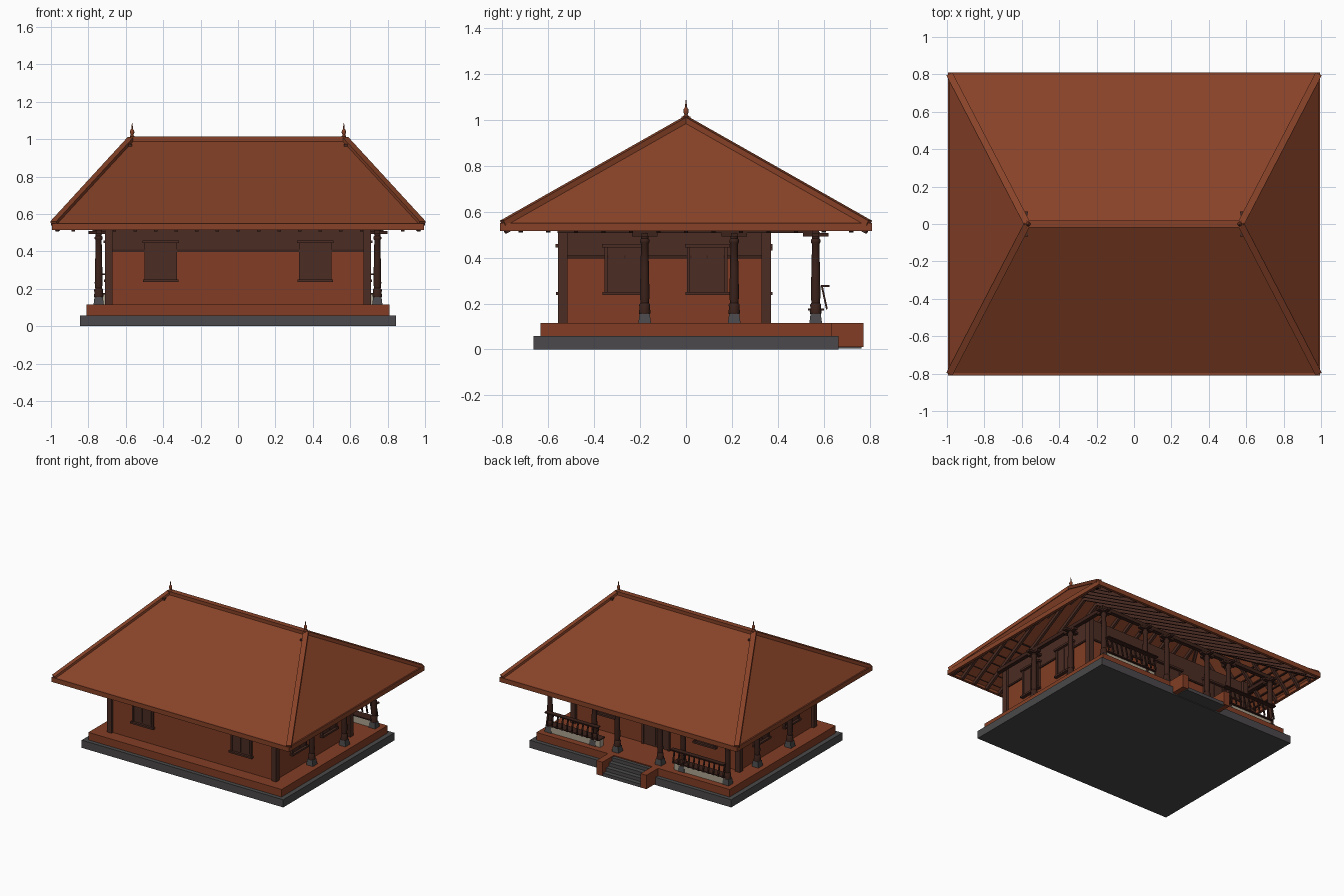
import bpy, bmesh, math
from mathutils import Matrix, Vector

if "Cube" in bpy.data.objects:
    bpy.data.objects.remove(bpy.data.objects["Cube"])


def material(name, r, g, b):
    m = bpy.data.materials.new(name)
    m.use_nodes = True
    m.diffuse_color = (r, g, b, 1)
    m.node_tree.nodes["Principled BSDF"].inputs["Base Color"].default_value = (r, g, b, 1)
    return m


TILE = material("roof tile", .245, .055, .021)
BRICK = material("brick", .225, .048, .018)
WOOD = material("dark wood", .07, .025, .017)
POST = material("column wood", .045, .016, .011)
STONE = material("grey stone", .07, .066, .069)
PLASTER = material("cream plaster", .42, .37, .28)


def finish(name, bm, mat):
    bmesh.ops.recalc_face_normals(bm, faces=bm.faces)
    mesh = bpy.data.meshes.new(name)
    bm.to_mesh(mesh)
    bm.free()
    ob = bpy.data.objects.new(name, mesh)
    mesh.materials.append(mat)
    bpy.context.collection.objects.link(ob)
    return ob


def boxes(name, mat, spans, xform=Matrix()):
    """Each span is ((x0, x1), (y0, y1), (z0, z1))."""
    bm = bmesh.new()
    for span in spans:
        mid = Vector([(a + b) / 2 for a, b in span])
        size = [abs(b - a) for a, b in span]
        bmesh.ops.create_cube(bm, size=1, matrix=xform @ Matrix.Translation(mid) @ Matrix.Diagonal((*size, 1)))
    return finish(name, bm, mat)


def beams(name, mat, lines, w, h):
    """Square-cut bars between pairs of points."""
    bm = bmesh.new()
    for a, b in lines:
        a, b = Vector(a), Vector(b)
        d = b - a
        rot = d.to_track_quat('Y', 'Z').to_matrix().to_4x4()
        bmesh.ops.create_cube(bm, size=1, matrix=Matrix.Translation((a + b) / 2) @ rot
                              @ Matrix.Diagonal((w, d.length, h, 1)))
    return finish(name, bm, mat)


def lathe(name, mat, profile, at, sides, turn=0):
    """Closed solid of revolution from (radius, z) pairs."""
    bm = bmesh.new()
    rings = [[bm.verts.new((at[0] + r * math.cos(turn + math.tau * i / sides),
                            at[1] + r * math.sin(turn + math.tau * i / sides), z))
              for i in range(sides)] for r, z in profile]
    for lo, hi in zip(rings, rings[1:]):
        for i in range(sides):
            j = (i + 1) % sides
            bm.faces.new((lo[i], lo[j], hi[j], hi[i]))
    bm.faces.new(rings[0][::-1])
    bm.faces.new(rings[-1])
    ob = finish(name, bm, mat)
    if sides > 8:
        bpy.ops.object.select_all(action='DESELECT')
        ob.select_set(True)
        bpy.context.view_layer.objects.active = ob
        bpy.ops.object.shade_smooth_by_angle(angle=math.radians(40))
    return ob


# Base and steps
FLOOR = .115
boxes("stone_plinth", STONE, [((-.845, .845), (-.665, .665), (0, .058))])
boxes("brick_platform", BRICK, [((-.81, .81), (-.635, .635), (.058, FLOOR))])
boxes("steps", STONE, [((-.17, .17), (.63, .765 - .035 * i), (.005, .03 + .026 * i)) for i in range(4)])
boxes("step_cheeks", BRICK, [((s * .16, s * .21), (.62, .773), (.01, FLOOR)) for s in (-1, 1)])

# Walls: brick below, timber above, posts and rails
boxes("brick_walls", BRICK, [((-.69, .69), (-.54, .35), (FLOOR, .4))])
boxes("timber_walls", WOOD, [((-.69, .69), (-.54, .35), (.4, .56))])
boxes("corner_posts", WOOD, [((x - .02, x + .02), (y - .02, y + .02), (FLOOR, .56))
                             for x in (-.69, .69) for y in (-.537, .35)])
boxes("wall_rail", POST, [((-.698, .698), (-.548, .358), (.397, .409))])


def opening(name, place, bottom, half, top, sill=True):
    """Shuttered opening, modelled facing -y and moved into place."""
    parts = [((-half, half), (-.008, .02), (bottom, top))]
    for s in (-1, 1):
        parts.append(((s * half, s * (half - .013)), (-.016, .02), (bottom, top)))
        parts.append(((s * .003, s * (half - .018)), (-.013, .02), (bottom + .012, top - .012)))
    parts.append(((-half - .01, half + .01), (-.028, .02), (top, top + .014)))
    if sill:
        parts.append(((-half - .008, half + .008), (-.026, .02), (bottom - .013, bottom)))
    boxes(name, WOOD, parts, place)


def facing(x, y, angle):
    return Matrix.Translation((x, y, 0)) @ Matrix.Rotation(math.radians(angle), 4, 'Z')


for s, side in ((-1, "right"), (1, "left")):
    opening(f"front_window_{side}", facing(s * .413, -.54, 0), .25, .088, .445)
    opening(f"back_window_{side}", facing(s * .413, .35, 180), .25, .088, .445)
    for i, y in enumerate((-.267, .093)):
        opening(f"{side}_window_{i + 1}", facing(s * .69, y, s * 90), .25, .088, .445)
opening("back_door", facing(0, .35, 180), FLOOR, .115, .43, False)

# Veranda columns with stone feet and cross brackets
PORCH, EDGE = .565, .745
spots = [(s * x, PORCH) for s in (-1, 1) for x in (EDGE, .3725, .18)]
spots += [(s * EDGE, y) for s in (-1, 1) for y in (-.18, .21)]
shaft = [(.024, .155), (.026, .165), (.023, .175), (.024, .195), (.018, .203),
         (.021, .23), (.0185, .35), (.016, .46), (.021, .467), (.021, .477), (.016, .483), (.018, .512)]
for i, (x, y) in enumerate(spots):
    lathe(f"column_foot_{i + 1}", STONE, [(.039, FLOOR), (.031, .157)], (x, y), 4, math.pi / 4)
    lathe(f"column_{i + 1}", POST, shaft, (x, y), 16)
    boxes(f"column_bracket_{i + 1}", POST, [((x - .055, x + .055), (y - .014, y + .014), (.492, .508)),
                                            ((x - .014, x + .014), (y - .055, y + .055), (.492, .508))])
boxes("veranda_beams", POST, [((-.77, .77), (PORCH - .015, PORCH + .015), (.508, .535))]
      + [((s * EDGE - .015, s * EDGE + .015), (-.56, PORCH), (.508, .535)) for s in (-1, 1)])

# Benches with leaning balustrades
for s, side in ((-1, "right"), (1, "left")):
    boxes(f"bench_wall_{side}", PLASTER, [((s * .31, s * .735), (.545, .587), (FLOOR, .17))])
    boxes(f"bench_seat_{side}", POST, [((s * .305, s * .74), (.532, .602), (.17, .178))])
    boxes(f"bench_rail_{side}", POST, [((s * .305, s * .75), (.589, .625), (.273, .281))])
    beams(f"bench_balusters_{side}", POST,
          [((s * (.32 + .042 * i), .614, .175), (s * (.32 + .042 * i), .592, .276)) for i in range(11)], .01, .008)

# Hipped roof shell
W, D, R, EAVE, TOP = .99, .805, .57, .545, 1.0
bm = bmesh.new()
c = [bm.verts.new((x, y, EAVE)) for x, y in ((-W, -D), (W, -D), (W, D), (-W, D))]
rl, rr = bm.verts.new((-R, 0, TOP)), bm.verts.new((R, 0, TOP))
for f in ((c[0], c[1], rr, rl), (c[1], c[2], rr), (c[2], c[3], rl, rr), (c[3], c[0], rl)):
    bm.faces.new(f)
shell = finish("roof_shell", bm, TILE)
mod = shell.modifiers.new("thickness", 'SOLIDIFY')
mod.thickness = .018
mod.offset = -1

# Eave boards, hip caps, ridge cap and finials
boxes("eave_boards", TILE,
      [((-.993, .993), (s * .79, s * .81), (.515, .55)) for s in (-1, 1)]
      + [((s * .975, s * .995), (-.81, .81), (.515, .55)) for s in (-1, 1)])
beams("hip_caps", TILE, [((sx * .985, sy * .798, .55), (sx * R, 0, TOP + .002))
                         for sx in (-1, 1) for sy in (-1, 1)], .036, .024)
boxes("ridge_cap", TILE, [((-.575, .575), (-.02, .02), (.982, 1.014))])
boxes("ridge_end_plates", WOOD, [((s * .568, s * .588), (-.068, .068), (.957, .975)) for s in (-1, 1)])
finial = [(.011, 1.005), (.013, 1.015), (.007, 1.022), (.012, 1.036), (.011, 1.045),
          (.004, 1.056), (.004, 1.064), (.001, 1.087)]
for s, side in ((-1, "right"), (1, "left")):
    lathe(f"finial_{side}", TILE, finial, (s * .566, 0), 12)

# Exposed rafters and battens under the roof
DROP = .037
low, high = EAVE - DROP + .008, TOP - DROP


def slope(t):
    """Rafter height at fraction t of the way from ridge to eave."""
    return high + (low - high) * t


rafters = []
for s in (-1, 1):
    for i in range(-8, 9):
        x = i * .11
        t = max(0, (abs(x) - R) / (W - R))
        rafters.append(((x, s * .79, low), (x, s * D * t, slope(t))))
    for i in range(-6, 7):
        t = abs(i) * .12 / D
        rafters.append(((s * .975, i * .12, low), (s * (R + (W - R) * t), i * .12, slope(t))))
    for sy in (-1, 1):
        rafters.append(((s * .97, sy * .79, low), (s * R, 0, high)))
beams("rafters", WOOD, rafters, .018, .024)
battens = []
for t in (.55, .63, .71, .79, .87, .95):
    x, y, z = R + (W - R) * t - .01, D * t, slope(t) + .014
    battens += [((-x, s * y, z), (x, s * y, z)) for s in (-1, 1)]
    battens += [((s * x, -y, z), (s * x, y, z)) for s in (-1, 1)]
beams("battens", POST, battens, .01, .008)
